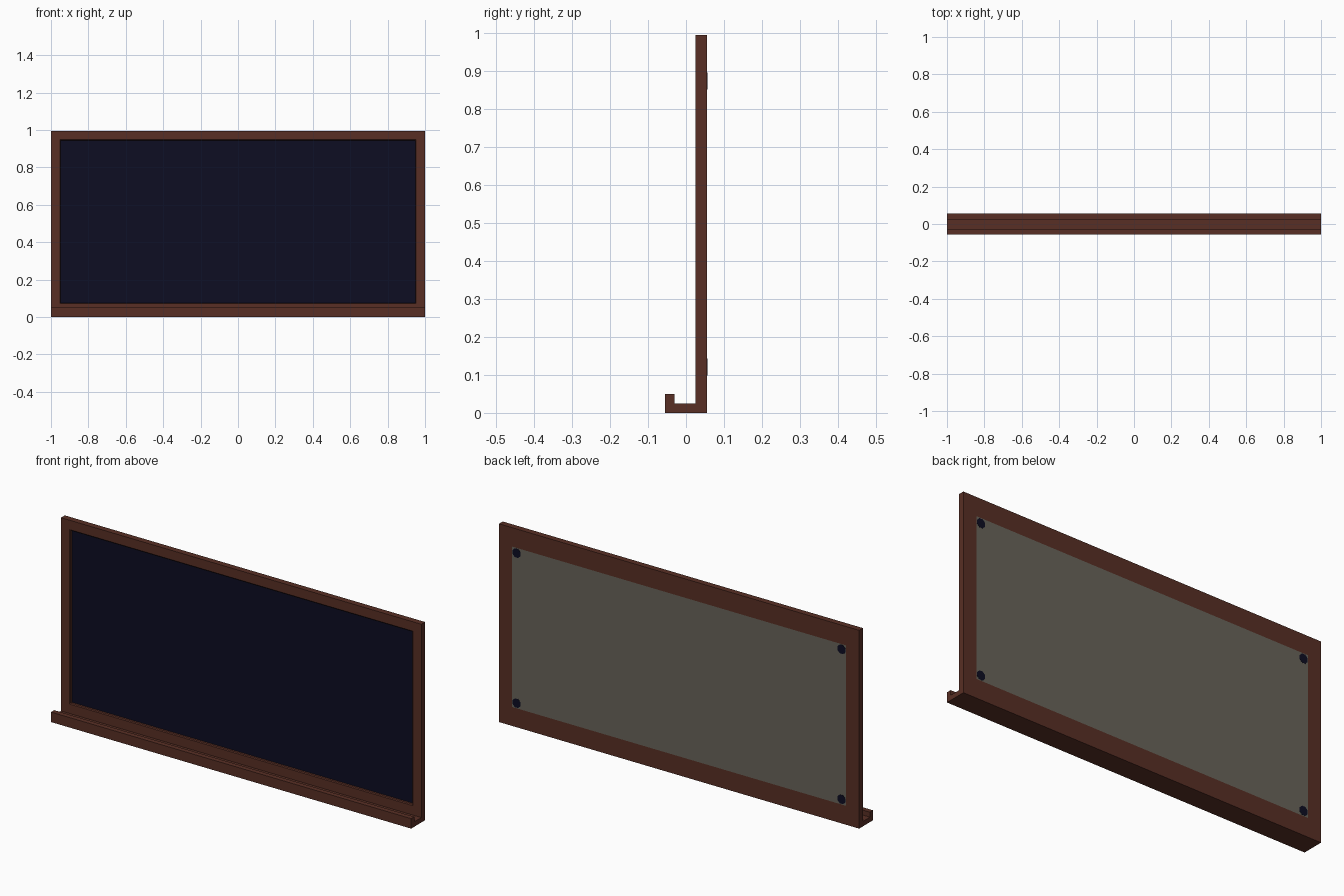
import bpy, bmesh, math

if "Cube" in bpy.data.objects:
    bpy.data.objects.remove(bpy.data.objects["Cube"])

def mat(name, rgb):
    m = bpy.data.materials.new(name)
    m.diffuse_color = (*rgb, 1)
    m.use_nodes = True
    m.node_tree.nodes["Principled BSDF"].inputs["Base Color"].default_value = m.diffuse_color
    return m

wood = mat("dark_wood", (0.098, 0.028, 0.018))
slate = mat("navy_slate", (0.004, 0.004, 0.016))
backing = mat("grey_backing", (0.138, 0.127, 0.100))

def finish(name, bm, mats):
    bmesh.ops.recalc_face_normals(bm, faces=bm.faces)
    me = bpy.data.meshes.new(name)
    bm.to_mesh(me)
    bm.free()
    for m in mats:
        me.materials.append(m)
    ob = bpy.data.objects.new(name, me)
    bpy.context.collection.objects.link(ob)
    return ob

# Framed board: nested rectangles (half width, bottom, top, y) from back to front
loops = [
    (0.927, 0.095, 0.900, 0.055),   # backing edge
    (1.000, 0.000, 0.995, 0.055),   # outer back edge
    (1.000, 0.000, 0.995, 0.025),   # outer front edge
    (0.953, 0.072, 0.948, 0.025),   # opening edge
    (0.949, 0.076, 0.944, 0.029),   # small chamfer
    (0.949, 0.076, 0.944, 0.040),   # recessed slate edge
]
bm = bmesh.new()
rings = [[bm.verts.new((x, y, z)) for x, z in ((-w, a), (w, a), (w, b), (-w, b))]
         for w, a, b, y in loops]
for r0, r1 in zip(rings, rings[1:]):
    for i in range(4):
        j = (i + 1) % 4
        bm.faces.new((r0[i], r0[j], r1[j], r1[i]))
bm.faces.new(rings[0]).material_index = 2
bm.faces.new(rings[-1]).material_index = 1
finish("framed_board", bm, [wood, slate, backing])

# Chalk tray with raised front lip
profile = [(-0.055, 0), (0.025, 0), (0.025, 0.025), (-0.03, 0.025), (-0.03, 0.05), (-0.055, 0.05)]
bm = bmesh.new()
face = bm.faces.new([bm.verts.new((-1, y, z)) for y, z in profile])
ext = bmesh.ops.extrude_face_region(bm, geom=[face], use_keep_orig=True)
bmesh.ops.translate(bm, vec=(2, 0, 0),
                    verts=[v for v in ext["geom"] if isinstance(v, bmesh.types.BMVert)])
finish("chalk_tray", bm, [wood])

# Small dark patches in the corners of the backing
bm = bmesh.new()
for cx in (-0.902, 0.902):
    for cz in (0.121, 0.874):
        bm.faces.new([bm.verts.new((cx + 0.024 * math.cos(t * math.pi / 4 + math.pi / 8), 0.0555,
                                    cz + 0.024 * math.sin(t * math.pi / 4 + math.pi / 8)))
                      for t in range(8)])
for f in bm.faces:
    f.normal_update()
ob = finish("corner_patches", bm, [slate])
solid = ob.modifiers.new("thin", 'SOLIDIFY')
solid.thickness = 0.001
solid.offset = 0
